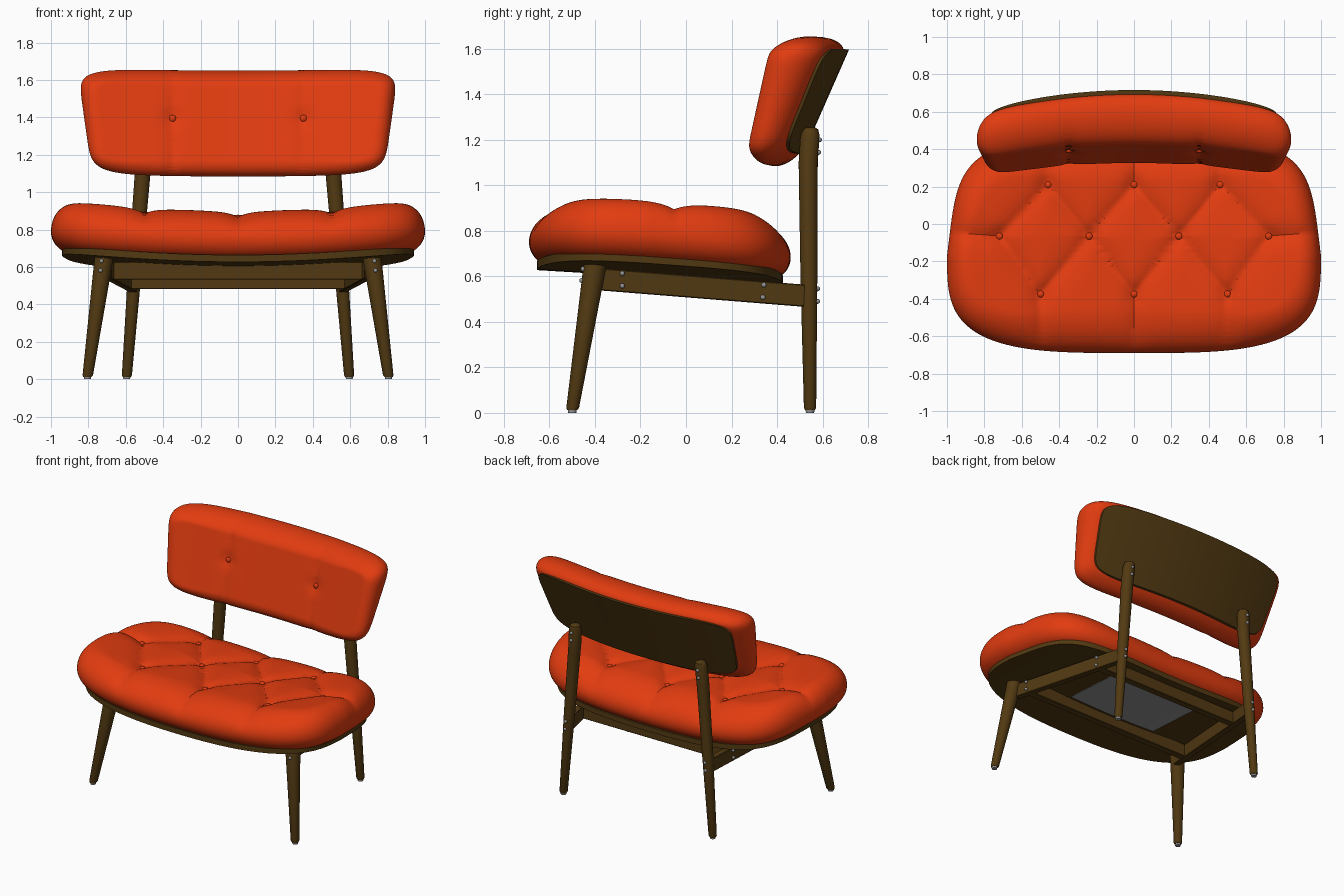
import bpy, bmesh, math
from mathutils import Vector, Matrix

if "Cube" in bpy.data.objects:
    bpy.data.objects.remove(bpy.data.objects["Cube"])


def material(name, rgb):
    m = bpy.data.materials.new(name)
    m.use_nodes = True
    m.diffuse_color = (*rgb, 1)
    m.node_tree.nodes["Principled BSDF"].inputs["Base Color"].default_value = (*rgb, 1)
    return m


FABRIC = material("orange fabric", (0.76, 0.045, 0.005))
WOOD = material("dark wood", (0.085, 0.042, 0.006))
STEEL = material("grey steel", (0.3, 0.3, 0.31))


def finish(name, bm, mat, angle=40):
    bmesh.ops.recalc_face_normals(bm, faces=bm.faces)
    mesh = bpy.data.meshes.new(name)
    bm.to_mesh(mesh)
    bm.free()
    mesh.materials.append(mat)
    ob = bpy.data.objects.new(name, mesh)
    bpy.context.collection.objects.link(ob)
    bpy.ops.object.select_all(action='DESELECT')
    ob.select_set(True)
    bpy.context.view_layer.objects.active = ob
    bpy.ops.object.shade_smooth_by_angle(angle=math.radians(angle))
    return ob


def loft(bm, rings):
    rows = [[bm.verts.new(p) for p in ring] for ring in rings]
    n = len(rows[0])
    for a, b in zip(rows, rows[1:]):
        for i in range(n):
            j = (i + 1) % n
            bm.faces.new((a[i], a[j], b[j], b[i]))
    return rows


def rounded_shell(name, mat, rings, place, power, a, b, count=208):
    """Concentric superellipse rings; place() turns each sample into a point."""
    out = []
    for f, side in rings:
        ring = []
        for i in range(count):
            t = math.tau * i / count
            c, s = math.cos(t), math.sin(t)
            n = power(s)
            r = (abs(c) ** n + abs(s) ** n) ** (-1 / n)
            u, w = r * c, r * s
            edge = (1 - f) / math.hypot(abs(u) ** (n - 1) / a, abs(w) ** (n - 1) / b)
            ring.append(place(u * f, w * f, edge, side, abs(w)))
        out.append(ring)
    bm = bmesh.new()
    loft(bm, out)
    bmesh.ops.remove_doubles(bm, verts=bm.verts, dist=1e-5)
    return finish(name, bm, mat)


def dome(edge, radius):
    k = max(0, 1 - edge / radius)
    return math.sqrt(max(0, 1 - k * k))


STEPS = 54
FS = [math.sin(math.pi / 2 * k / STEPS) for k in range(STEPS + 1)]
CUSHION = [(f, 1) for f in FS] + [(f, -1) for f in FS[-2::-1]]


def board_rings(f):
    grow = [f * k / 12 for k in range(13)]
    return [(g, 1) for g in grow] + [(g, -1) for g in grow[::-1]]


# Seat tufting: three rows of buttons joined by diagonal seams
back_row = [Vector((x, 0.21)) for x in (-0.46, 0, 0.46)]
mid_row = [Vector((x, -0.065)) for x in (-0.72, -0.24, 0.24, 0.72)]
front_row = [Vector((x, -0.375)) for x in (-0.5, 0, 0.5)]
tufts = back_row + mid_row + front_row
seams = [(p, mid_row[i + k]) for row in (back_row, front_row)
         for i, p in enumerate(row) for k in (0, 1)]
seams += [(p, Vector((p.x, 0.5))) for p in back_row]
seams += [(p, Vector((p.x, -0.7))) for p in front_row]
seams += [(p, Vector((math.copysign(1, p.x), -0.04))) for p in (mid_row[0], mid_row[3])]


def seam_distance(p, a, b):
    d = b - a
    t = min(1, max(0, (p - a).dot(d) / d.length_squared))
    return (p - a - d * t).length


def tuft_depth(x, y):
    p = Vector((x, y))
    seam = min(seam_distance(p, a, b) for a, b in seams)
    knot = min((p - q).length for q in tufts)
    return 0.032 * math.exp(-seam / 0.06) + 0.016 * math.exp(-(knot / 0.05) ** 2)


def seat_base(x, y):
    return 0.71 - 0.06 * y + 0.067 * x * x


def seat_plan(u, w):
    return u * (1 - 0.07 * max(0, w + 0.1)), -0.115 + 0.575 * w


def seat_point(u, w, edge, side, rim):
    x, y = seat_plan(u, w)
    if side > 0:
        h = dome(edge, 0.13 + 0.12 * rim ** 2) * (0.163 - tuft_depth(x, y))
    else:
        h = -0.1 * dome(edge, 0.1)
    return x, y, seat_base(x, y) + h


def seat_board_point(u, w, edge, side, rim):
    x, y = seat_plan(u, w)
    return x, y, seat_base(x, y) - (0.085 if side > 0 else 0.122)


def seat_power(s):
    return 4 + 0.5 * s


rounded_shell("seat_cushion", FABRIC, CUSHION, seat_point, seat_power, 1, 0.575)
rounded_shell("seat_board", WOOD, board_rings(0.94), seat_board_point, seat_power, 1, 0.575)


# Backrest: leaning, bowed cushion with a board behind it
def back_plan(u, w):
    x = u * (0.82 + 0.04 * w)
    return x, 1.367 + 0.283 * w + 0.02 * x * x


def back_front(x, z):
    seam = abs(abs(x) - 0.35)
    knot = math.hypot(seam, z - 1.395)
    dent = 0.014 * math.exp(-seam / 0.035) + 0.012 * math.exp(-(knot / 0.05) ** 2)
    return 0.335 + 0.24 * (z - 1.2) - 0.11 * x * x + dent


def back_rear(x, z):
    return 0.53 + 0.44 * (z - 1.2) - 0.17 * x * x


def back_point(u, w, edge, side, rim):
    x, z = back_plan(u, w)
    front, rear = back_front(x, z), back_rear(x, z)
    mid = (front + rear) / 2
    y = mid + ((front if side > 0 else rear) - mid) * dome(edge, 0.09)
    return x, y, z


def back_board_point(u, w, edge, side, rim):
    x, z = back_plan(u * 1.04, w * 0.92)
    return x, back_rear(x, z) + (-0.02 if side > 0 else 0.012), z


def back_power(s):
    return 7


rounded_shell("backrest_cushion", FABRIC, CUSHION, back_point, back_power, 0.82, 0.283)
rounded_shell("backrest_board", WOOD, board_rings(0.88), back_board_point, back_power, 0.82, 0.283)


def ball(name, mat, center, radius, squash=(1, 1, 1)):
    bm = bmesh.new()
    bmesh.ops.create_uvsphere(bm, u_segments=12, v_segments=8, radius=radius)
    bmesh.ops.scale(bm, vec=squash, verts=bm.verts)
    bmesh.ops.translate(bm, vec=center, verts=bm.verts)
    finish(name, bm, mat)


for p in tufts:
    z = seat_base(*p) + 0.163 - tuft_depth(*p)
    ball("seat_button", FABRIC, (p.x, p.y, z + 0.004), 0.019, (1, 1, 0.6))
for x in (-0.35, 0.35):
    ball("backrest_button", FABRIC, (x, back_front(x, 1.395) - 0.004, 1.395), 0.019, (1, 0.6, 1))


def rod(name, mat, stations):
    """Round tapered post through (x, y, z, radius) stations."""
    bm = bmesh.new()
    angles = [math.tau * i / 24 for i in range(24)]
    rows = loft(bm, [[(x + r * math.cos(t), y + r * math.sin(t), z) for t in angles]
                     for x, y, z, r in stations])
    bm.faces.new(rows[0])
    bm.faces.new(rows[-1])
    return finish(name, bm, mat)


def beam(name, p, q, width, height):
    p, q = Vector(p), Vector(q)
    d = (q - p).normalized()
    side = d.cross(Vector((0, 0, 1))).normalized()
    rot = Matrix((d, side, side.cross(d))).transposed().to_4x4()
    bm = bmesh.new()
    bmesh.ops.create_cube(bm, size=1)
    bmesh.ops.scale(bm, vec=((q - p).length, width, height), verts=bm.verts)
    bmesh.ops.transform(bm, matrix=Matrix.Translation((p + q) / 2) @ rot, verts=bm.verts)
    bmesh.ops.bevel(bm, geom=bm.edges[:], offset=0.004, segments=1, affect='EDGES')
    finish(name, bm, WOOD, 30)


# Legs, rails, feet and bolts, one set per side
for s, label in ((1, "left"), (-1, "right")):
    rod(f"{label}_front_leg", WOOD, [(s * 0.805, -0.5, 0.012, 0.022), (s * 0.803, -0.498, 0.022, 0.028),
                                     (s * 0.715, -0.398, 0.66, 0.051)])
    rod(f"{label}_back_leg", WOOD, [(s * 0.595, 0.545, 0.012, 0.022), (s * 0.594, 0.545, 0.022, 0.027),
                                    (s * 0.55, 0.54, 0.6, 0.037), (s * 0.51, 0.537, 1.1, 0.042),
                                    (s * 0.501, 0.545, 1.22, 0.042), (s * 0.5, 0.547, 1.245, 0.034),
                                    (s * 0.5, 0.548, 1.255, 0.018)])
    for foot, x, y in (("front", 0.805, -0.5), ("back", 0.595, 0.545)):
        rod(f"{label}_{foot}_foot", STEEL, [(s * x, y, 0, 0.018), (s * x, y, 0.016, 0.02)])
    beam(f"{label}_side_rail", (s * 0.7, -0.39, 0.588), (s * 0.56, 0.53, 0.514), 0.045, 0.097)
    bolts = [(0.713, -0.28, 0.613), (0.713, -0.28, 0.558), (0.616, 0.342, 0.562), (0.616, 0.338, 0.508),
             (0.73, -0.452, 0.632), (0.735, -0.458, 0.582), (0.555, 0.578, 0.545), (0.56, 0.578, 0.49),
             (0.504, 0.586, 1.2), (0.507, 0.583, 1.145)]
    for x, y, z in bolts:
        ball(f"{label}_bolt", STEEL, (s * x, y, z), 0.011)

# Cross rails and the plate beneath the seat
beam("front_cross_rail", (-0.68, -0.28, 0.58), (0.68, -0.28, 0.58), 0.05, 0.095)
beam("back_cross_rail", (-0.59, 0.34, 0.527), (0.59, 0.34, 0.527), 0.05, 0.09)
bm = bmesh.new()
bmesh.ops.create_grid(bm, x_segments=12, y_segments=4, size=1)
for v in bm.verts:
    x, y = v.co.x * 0.36, v.co.y * 0.22 - 0.01
    v.co = (x, y, seat_base(x, y) - 0.126)
bmesh.ops.solidify(bm, geom=bm.faces[:], thickness=0.003)
finish("underseat_plate", bm, STEEL)
